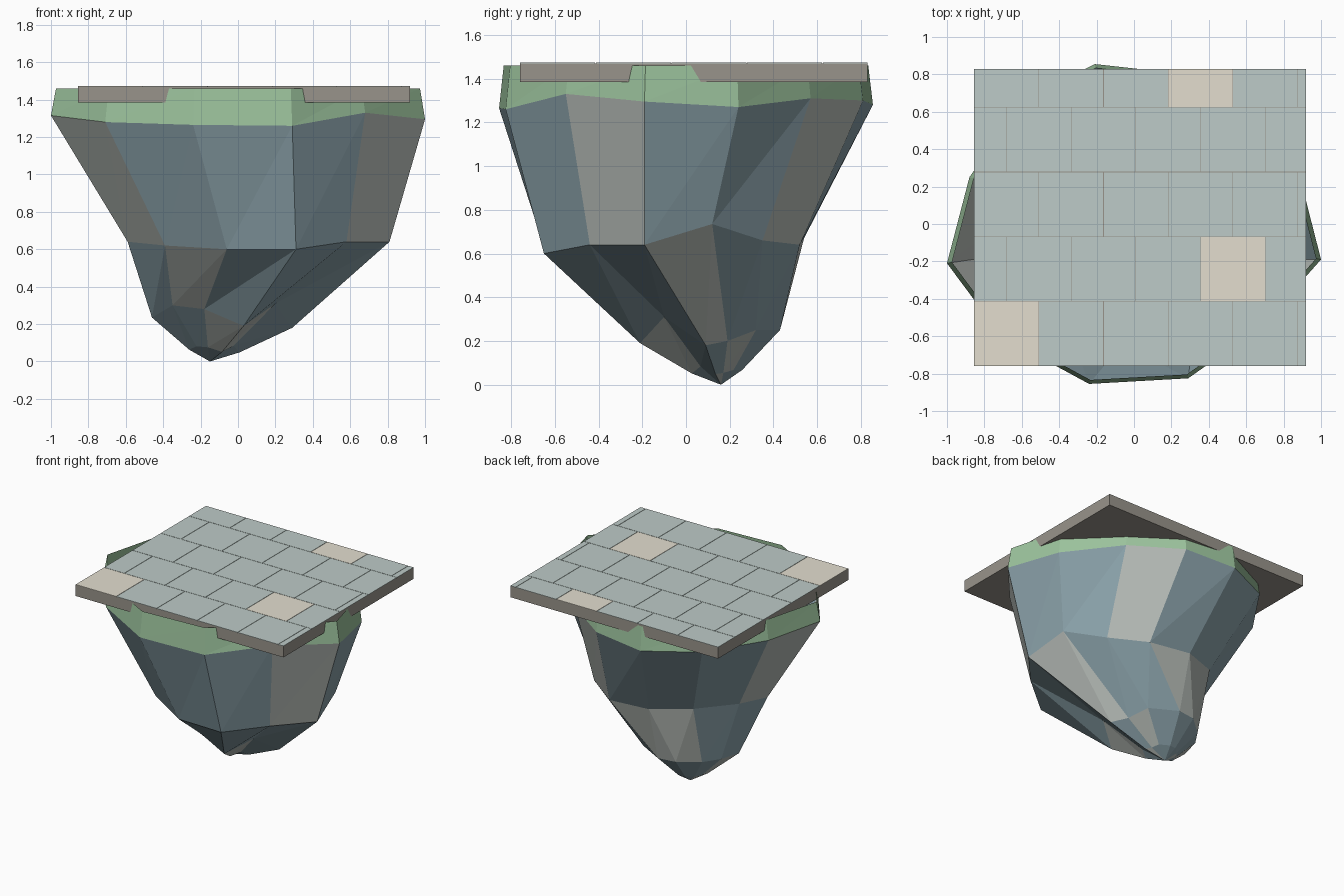
import bpy, bmesh

old = bpy.data.objects.get("Cube")
if old:
    bpy.data.objects.remove(old, do_unlink=True)


def material(name, rgb):
    """Flat colour given as 0-255 sRGB, stored linear."""
    lin = [((c / 255 + 0.055) / 1.055) ** 2.4 for c in rgb] + [1.0]
    mat = bpy.data.materials.new(name)
    mat.use_nodes = True
    mat.diffuse_color = lin
    node = mat.node_tree.nodes["Principled BSDF"]
    node.inputs["Base Color"].default_value = lin
    node.inputs["Roughness"].default_value = 0.9
    return mat


SLATE = material("slate_rock", (137, 160, 168))
GREY = material("grey_rock", (182, 188, 183))
GRASS = material("grass_green", (156, 195, 157))
SLAB = material("slab_brown", (153, 148, 139))
TILE = material("tile_grey", (190, 203, 200))
SAND = material("tile_sand", (227, 222, 207))


def finish(name, bm, mats):
    mesh = bpy.data.meshes.new(name)
    bm.to_mesh(mesh)
    bm.free()
    for mat in mats:
        mesh.materials.append(mat)
    obj = bpy.data.objects.new(name, mesh)
    bpy.context.collection.objects.link(obj)
    return obj


def add_box(bm, x0, x1, y0, y1, z0, z1, mat=0):
    verts = bmesh.ops.create_cube(bm, size=1)["verts"]
    for v in verts:
        v.co.x = x1 if v.co.x > 0 else x0
        v.co.y = y1 if v.co.y > 0 else y0
        v.co.z = z1 if v.co.z > 0 else z0
    for f in {f for v in verts for f in v.link_faces}:
        f.material_index = mat


def skin(bm, upper, lower, grey=()):
    """Triangulated band between two rings; listed columns turn grey."""
    n = len(upper)
    for i in range(n):
        j = (i + 1) % n
        for tri in ((upper[i], lower[i], upper[j]), (upper[j], lower[i], lower[j])):
            bm.faces.new(tri).material_index = int(i in grey)


# Rock cross-sections, counter-clockwise from the front
rim = [(.29, -.825, 1.26), (.68, -.55, 1.33), (1, -.19, 1.295), (.89, .24, 1.27),
       (.55, .57, 1.31), (.2, .81, 1.3), (-.21, .855, 1.28), (-.6, .66, 1.3),
       (-.88, .25, 1.31), (-1, -.21, 1.315), (-.71, -.6, 1.28), (-.24, -.855, 1.265)]
waist = [(.31, -.65, .6), (.58, -.44, .64), (.81, -.19, .64), (.75, .12, .735),
         (.54, .35, .66), (.29, .52, .64), (-.06, .54, .67), (-.35, .41, .7),
         (-.54, .12, .68), (-.59, -.15, .64), (-.39, -.45, .62), (-.06, -.64, .6)]
foot = [(.03, -.21, .19), (.2, -.1, .31), (.29, .09, .18), (.21, .19, .2),
        (.14, .32, .25), (-.06, .43, .25), (-.2, .41, .25), (-.34, .29, .24),
        (-.42, .17, .24), (-.46, .01, .235), (-.35, -.13, .3), (-.18, -.19, .28)]
tip = (-.15, .16, 0)
toe = [(tip[0] + (x - tip[0]) * .36, tip[1] + (y - tip[1]) * .36, z * .27) for x, y, z in foot]

# Floating rock: faceted bands closing to an off-centre point
bm = bmesh.new()
rings = [[bm.verts.new(p) for p in ring] for ring in (rim, waist, foot, toe)]
skin(bm, rings[0], rings[1], grey=(1, 4, 8, 9))
skin(bm, rings[1], rings[2], grey=(2, 5, 6, 10))
skin(bm, rings[2], rings[3], grey=(0, 3, 8, 11))
point = bm.verts.new(tip)
for i, v in enumerate(rings[3]):
    f = bm.faces.new((v, point, rings[3][(i + 1) % len(rim)]))
    f.material_index = int(i in (2, 7))
finish("rock", bm, [SLATE, GREY])

# Grass band: open collar leaning slightly inward
bm = bmesh.new()
low = [bm.verts.new(p) for p in rim]
high = [bm.verts.new((x * .973, y * .975, 1.46)) for x, y, z in rim]
skin(bm, high, low)
finish("grass_band", bm, [GRASS])

# Paved slab
X0, X1, Y0, Y1 = -.855, .92, -.76, .83
bm = bmesh.new()
add_box(bm, X0, X1, Y0, Y1, 1.384, 1.47)
finish("slab", bm, [SLAB])

# Paving tiles in running bond, trimmed at the slab edges
SIZE, GAP, TOP = .346, .0015, 1.473
sand_tiles = {(0, 0), (1, 4), (4, 3)}
bm = bmesh.new()
for row in range(5):
    y0 = Y0 + row * SIZE
    y1 = min(y0 + SIZE, Y1)
    shift = SIZE / 2 if row % 2 else 0
    for col in range(7):
        x0 = max(X0 + col * SIZE - shift, X0)
        x1 = min(X0 + (col + 1) * SIZE - shift, X1)
        if x1 - x0 > .01:
            add_box(bm, x0 + GAP * (x0 > X0), x1 - GAP * (x1 < X1),
                    y0 + GAP * (row > 0), y1 - GAP * (y1 < Y1), 1.4695, TOP,
                    int((row, col) in sand_tiles))
finish("paving_tiles", bm, [TILE, SAND])
